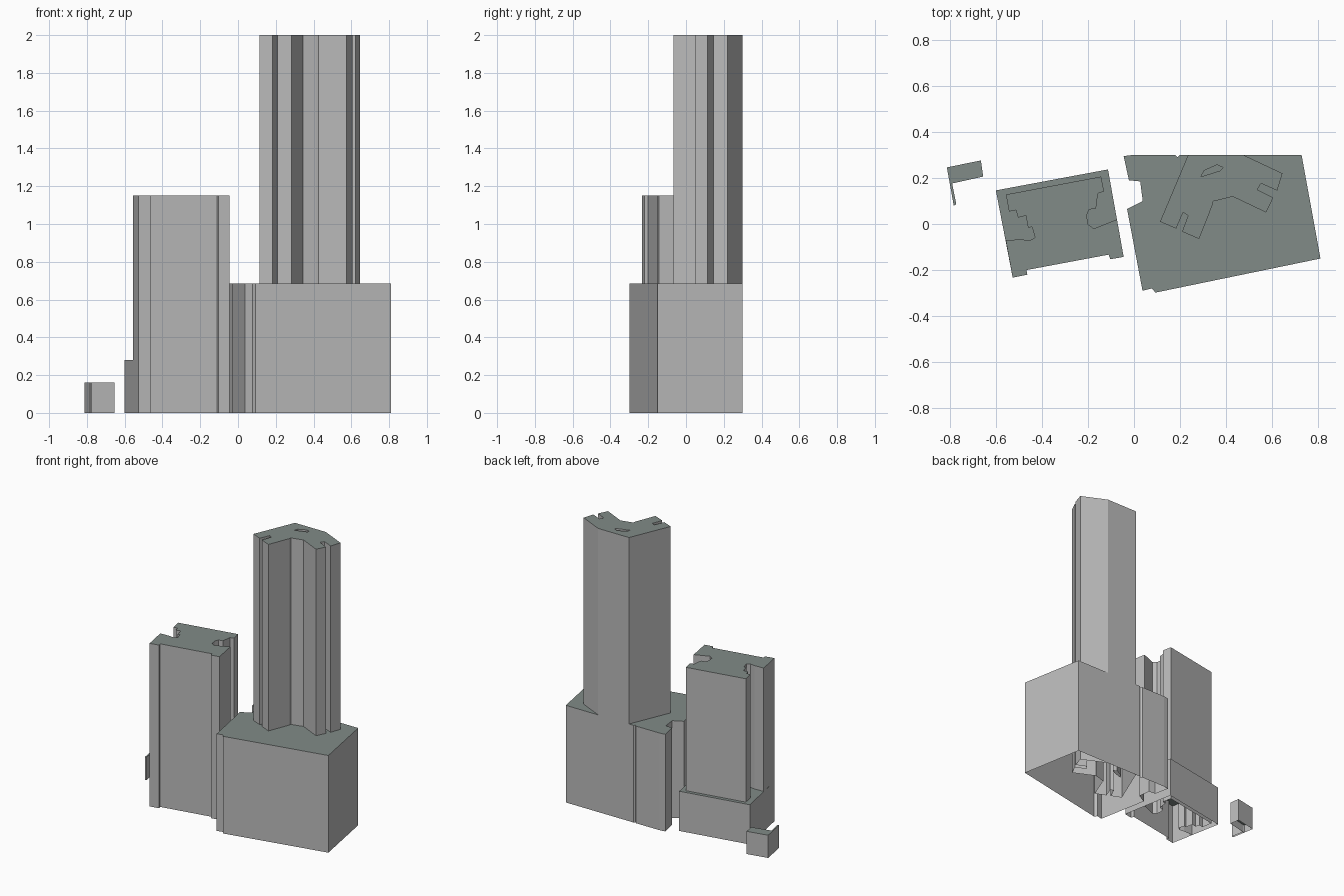
import bpy
import bmesh
from mathutils import Vector
from mathutils.geometry import tessellate_polygon

default_cube = bpy.data.objects.get("Cube")
if default_cube:
    bpy.data.objects.remove(default_cube, do_unlink=True)


def make_material(name, colour):
    material = bpy.data.materials.new(name)
    material.use_nodes = True
    material.diffuse_color = colour
    shader = next(n for n in material.node_tree.nodes if n.type == "BSDF_PRINCIPLED")
    shader.inputs["Base Color"].default_value = colour
    shader.inputs["Roughness"].default_value = 0.8
    return material


WALL = make_material("wall grey", (0.50, 0.50, 0.50, 1))
ROOF = make_material("roof green grey", (0.22, 0.26, 0.245, 1))


def signed_area(ring):
    return sum(a[0] * b[1] - b[0] * a[1] for a, b in zip(ring, ring[1:] + ring[:1])) / 2


def building(name, outline, height, courtyards=()):
    """Raise a footprint into walls and a flat roof, open underneath."""
    rings = [outline if signed_area(outline) > 0 else outline[::-1]]
    rings += [c if signed_area(c) < 0 else c[::-1] for c in courtyards]
    bm = bmesh.new()
    roof_verts = []
    for ring in rings:
        low = [bm.verts.new((x, y, 0)) for x, y in ring]
        high = [bm.verts.new((x, y, height)) for x, y in ring]
        for i in range(len(ring)):
            j = (i + 1) % len(ring)
            bm.faces.new((low[i], low[j], high[j], high[i])).material_index = 0
        roof_verts += high

    # Roof filled around any courtyard
    flat_rings = [[Vector((x, y, 0)) for x, y in ring] for ring in rings]
    for triangle in tessellate_polygon(flat_rings):
        face = bm.faces.new([roof_verts[i] for i in triangle])
        face.normal_update()
        if face.normal.z < 0:
            face.normal_flip()
        face.material_index = 1

    mesh = bpy.data.meshes.new(name)
    bm.to_mesh(mesh)
    bm.free()
    mesh.materials.append(WALL)
    mesh.materials.append(ROOF)
    obj = bpy.data.objects.new(name, mesh)
    bpy.context.collection.objects.link(obj)
    return obj


# Wide podium with a notched west side
podium_outline = [
    (-.045, .295), (-.005, .3), (.18, .3), (.19, .29), (.2, .3), (.728, .3),
    (.81, -.15), (.093, -.298), (.078, -.28), (.037, -.29),
    (-.03, .065), (.038, .1), (.027, .185), (-.022, .19),
]
building("podium", podium_outline, 0.685)

# Bent high tower with slots in the wing ends and a small light well
tower_outline = [
    (.235, .3), (.475, .3), (.645, .22), (.622, .145), (.552, .176),
    (.535, .15), (.605, .115), (.574, .05), (.427, .12), (.413, .115),
    (.343, .098), (.34, .08), (.283, -.065), (.209, -.033), (.235, .037),
    (.213, .05), (.183, -.02), (.113, .01),
]
light_well = [(.29, .205), (.305, .232), (.36, .257), (.387, .245), (.375, .232)]
building("high_tower", tower_outline, 2.0, [light_well])

# Slab tower: both levels share the same front
slab_front = [
    (-.045, -.143), (-.103, -.153), (-.11, -.133),
    (-.467, -.2), (-.463, -.22), (-.527, -.233),
]
slab_base = [(-.6, .146), (-.113, .237)] + slab_front
building("slab_base", slab_base, 0.28)

# Stepped recesses on either side of the upper slab
east_recess = [
    (-.143, .206), (-.13, .141), (-.157, .133), (-.165, .067), (-.196, .063),
    (-.205, .037), (-.2, -.002), (-.174, -.02), (-.074, .02),
]
west_recess = [
    (-.557, -.07), (-.487, -.067), (-.452, -.072), (-.43, -.058), (-.443, -.013),
    (-.46, -.016), (-.47, .036), (-.504, .028), (-.513, .06), (-.543, .054),
    (-.556, .128),
]
building("slab_upper", east_recess + slab_front + west_recess, 1.15)

# Small kiosk with a thin side wall and a low plinth
kiosk_outline = [
    (-.813, .246), (-.665, .276), (-.655, .206),
    (-.79, .176), (-.772, .085), (-.783, .08),
]
building("kiosk", kiosk_outline, 0.16)
kiosk_body = kiosk_outline[:4] + [(-.8, .176)]
building("kiosk_plinth", kiosk_body, 0.055)
